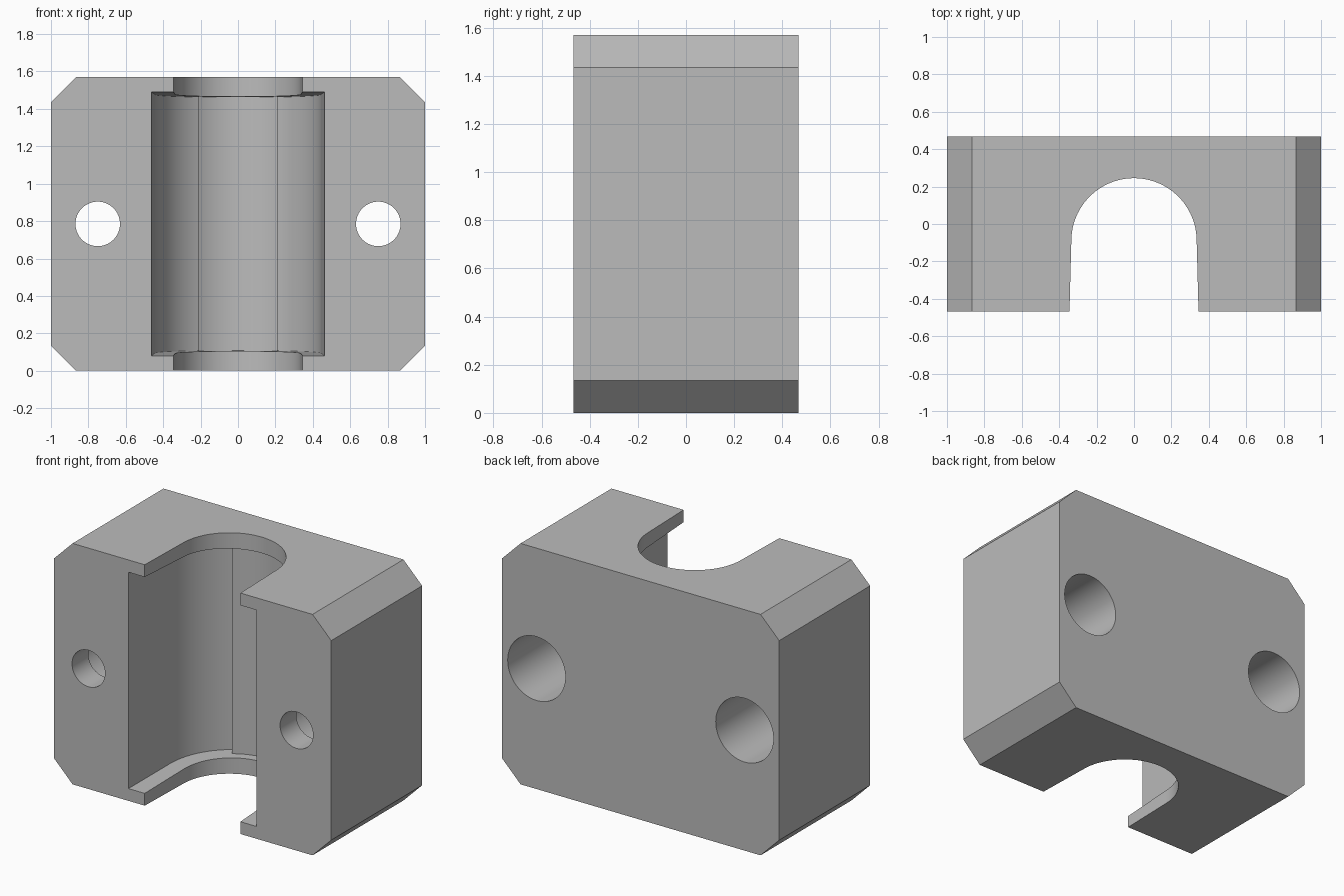
import bpy, bmesh
from math import sqrt, sin, cos, asin, pi

DEPTH, HEIGHT = 0.468, 1.57      # half depth, full height
CHAMFER = 0.135
ARC_Y = -0.09                    # centre of the channel arcs

if "Cube" in bpy.data.objects:
    bpy.data.objects.remove(bpy.data.objects["Cube"])

grey = bpy.data.materials.new("plain grey")
grey.use_nodes = True
grey.diffuse_color = (0.5, 0.5, 0.5, 1)
grey.node_tree.nodes["Principled BSDF"].inputs["Base Color"].default_value = (0.5, 0.5, 0.5, 1)


def prism(name, lower, upper):
    """Solid between two matching outlines."""
    bm = bmesh.new()
    a = [bm.verts.new(p) for p in lower]
    b = [bm.verts.new(p) for p in upper]
    bm.faces.new(a)
    bm.faces.new(b)
    n = len(a)
    for i in range(n):
        j = (i + 1) % n
        bm.faces.new((a[i], a[j], b[j], b[i]))
    bmesh.ops.recalc_face_normals(bm, faces=bm.faces)
    mesh = bpy.data.meshes.new(name)
    bm.to_mesh(mesh)
    bm.free()
    mesh.materials.append(grey)
    ob = bpy.data.objects.new(name, mesh)
    bpy.context.collection.objects.link(ob)
    return ob


def arc(radius, start, end, steps):
    return [(radius * cos(t), ARC_Y + radius * sin(t))
            for t in (start + (end - start) * i / steps for i in range(steps + 1))]


def cylinder(name, x, radius, y0, y1, n=64):
    ring = [(x + radius * cos(2 * pi * i / n), HEIGHT / 2 + radius * sin(2 * pi * i / n))
            for i in range(n)]
    return prism(name, [(p, y0, q) for p, q in ring], [(p, y1, q) for p, q in ring])


def mouth(radius, front_width):
    """Front corner of a channel with slightly flared sides, past the front face."""
    y = -0.6
    flare = (front_width - radius) / (DEPTH + ARC_Y)
    return radius + flare * (ARC_Y - y), y


# Block with four chamfered corners
c = 1 - CHAMFER
outline = [(-c, 0), (c, 0), (1, CHAMFER), (1, HEIGHT - CHAMFER),
           (c, HEIGHT), (-c, HEIGHT), (-1, HEIGHT - CHAMFER), (-1, CHAMFER)]
block = prism("clamp_block", [(x, -DEPTH, z) for x, z in outline],
              [(x, DEPTH, z) for x, z in outline])

# Narrow channel through both end lips
mx, my = mouth(0.335, 0.345)
lip = [(mx, my)] + arc(0.335, 0, pi, 48) + [(-mx, my)]
cutters = [prism("lip_cutter", [(x, y, -0.1) for x, y in lip],
                 [(x, y, HEIGHT + 0.1) for x, y in lip])]

# Wide pocket with a raised pad on its back wall and drafted ends
mx, my = mouth(0.445, 0.462)
wide, pad = asin(sqrt(1 - (0.21 / 0.445) ** 2)), asin(sqrt(1 - (0.21 / 0.39) ** 2))
pocket = ([(mx, my)] + arc(0.445, 0, wide, 20) + arc(0.39, pad, pi - pad, 20)
          + arc(0.445, pi - wide, pi, 20) + [(-mx, my)])


def floor(y):
    return 0.08 + 0.035 * (y + DEPTH)


cutters.append(prism("pocket_cutter", [(x, y, floor(y)) for x, y in pocket],
                     [(x, y, HEIGHT - floor(y)) for x, y in pocket]))

# Bolt holes, counterbored from the back
for side in (-1, 1):
    cutters.append(cylinder("bolt_cutter", side * 0.75, 0.119, -0.7, 0.2))
    cutters.append(cylinder("counterbore_cutter", side * 0.75, 0.208, -0.3, 0.7))

bpy.ops.object.select_all(action="DESELECT")
bpy.context.view_layer.objects.active = block
block.select_set(True)
for cutter in cutters:
    cutter.hide_render = True
    mod = block.modifiers.new("cut", "BOOLEAN")
    mod.operation = "DIFFERENCE"
    mod.solver = "EXACT"
    mod.object = cutter
    bpy.ops.object.modifier_apply(modifier=mod.name)
    bpy.data.objects.remove(cutter)

bpy.ops.object.shade_smooth_by_angle(angle=0.5)
